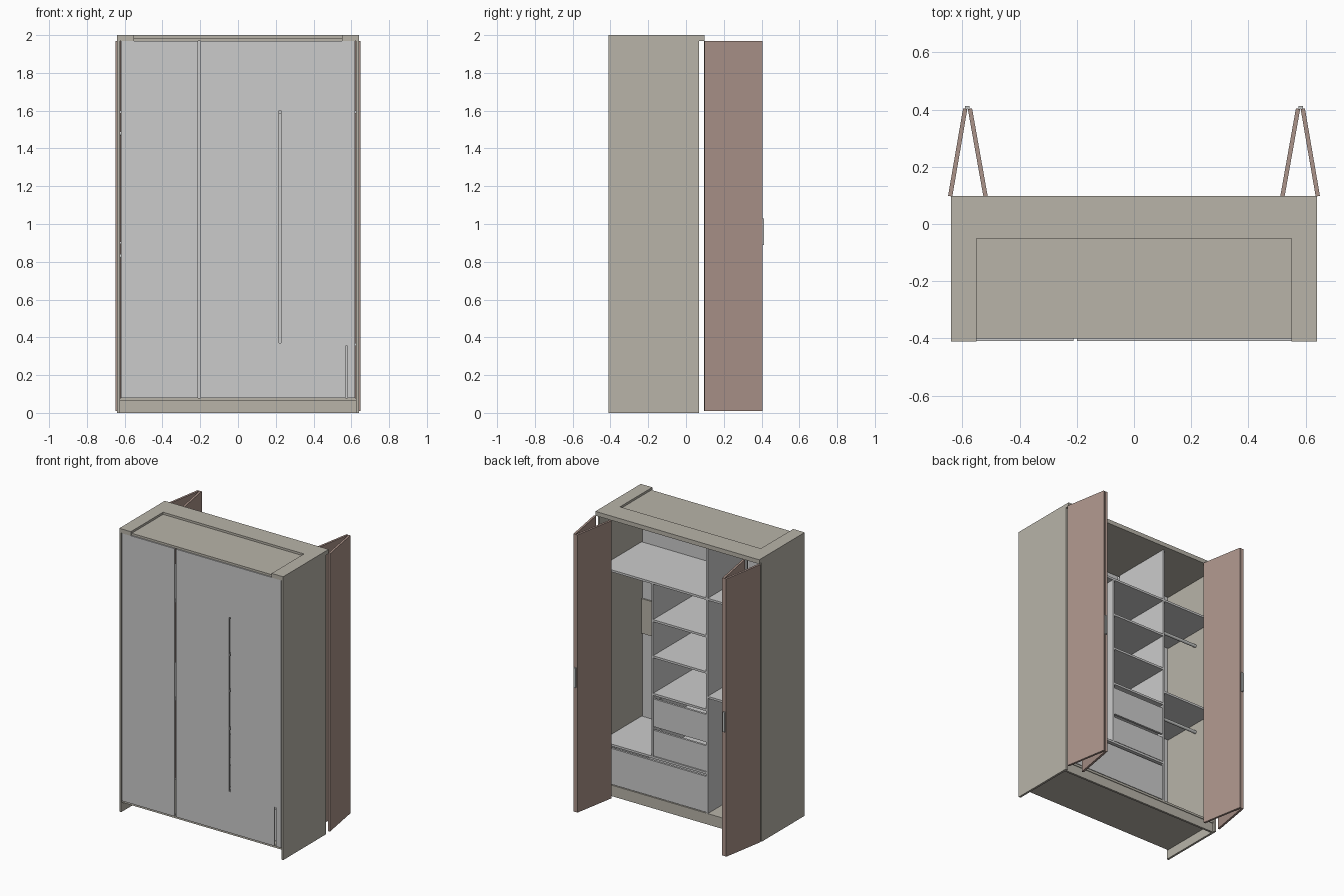
import bpy, math

if "Cube" in bpy.data.objects:
    bpy.data.objects.remove(bpy.data.objects["Cube"])

def mat(name, rgb):
    m = bpy.data.materials.new(name)
    m.diffuse_color = (*rgb, 1)
    m.use_nodes = True
    m.node_tree.nodes["Principled BSDF"].inputs["Base Color"].default_value = m.diffuse_color
    return m

BEIGE = mat("beige_shell", (0.48, 0.455, 0.395))
GREY = mat("grey_board", (0.60, 0.60, 0.60))
BROWN = mat("brown_door", (0.41, 0.295, 0.255))
METAL = mat("light_metal", (0.55, 0.56, 0.55))

CUBE = [(x, y, z) for x in (-.5, .5) for y in (-.5, .5) for z in (-.5, .5)]
FACES = [(0, 1, 3, 2), (4, 6, 7, 5), (0, 4, 5, 1), (2, 3, 7, 6), (0, 2, 6, 4), (1, 5, 7, 3)]

def box(name, x, y, z, m, angle=0):
    """Box from (min, max) ranges, optionally turned about z."""
    size = [r[1] - r[0] for r in (x, y, z)]
    me = bpy.data.meshes.new(name)
    me.from_pydata([tuple(c * s for c, s in zip(v, size)) for v in CUBE], [], FACES)
    me.materials.append(m)
    o = bpy.data.objects.new(name, me)
    o.location = [sum(r) / 2 for r in (x, y, z)]
    o.rotation_euler.z = angle
    bpy.context.collection.objects.link(o)
    return o

# Carcass
for s, n in ((1, "right"), (-1, "left")):
    box(n + "_side", sorted((s * .625, s * .64)), (-.41, .07), (0, 1.97), BEIGE)
    box(n + "_top_block", sorted((s * .55, s * .64)), (-.41, .097), (1.97, 2), BEIGE)
box("top_front_strip", (-.55, .55), (-.05, .097), (1.97, 2), BEIGE)
box("top_recess_floor", (-.55, .55), (-.40, -.05), (1.97, 1.985), BEIGE)
box("floor_panel", (-.625, .625), (-.40, .06), (.065, .08), BEIGE)
box("plinth", (-.625, .625), (.04, .055), (0, .065), BEIGE)

# Back boards, leaving open slots behind the uprights
BY = (-.408, -.398)
for i, (x, z) in enumerate([
        ((-.62, -.211), (.08, 1.97)),
        ((-.199, .216), (.08, 1.97)),
        ((.228, .569), (.08, 1.97)),
        ((.581, .62), (.08, 1.97)),
        ((.216, .228), (.08, .37)),
        ((.216, .228), (1.60, 1.97)),
        ((.569, .581), (.355, 1.97))]):
    box("back_board_%d" % (i + 1), x, BY, z, GREY)

# Uprights
Y = (-.385, .06)
box("tall_divider", (-.212, -.198), Y, (.08, 1.97), GREY)
box("short_divider", (.215, .229), Y, (.37, 1.585), GREY)
box("drawer_side_upright", (.568, .582), Y, (.08, .355), GREY)

# Shelves
SY = (-.398, .06)
box("wide_top_shelf", (-.198, .625), SY, (1.585, 1.60), GREY)
box("drawer_cover_shelf", (-.198, .625), SY, (.355, .37), GREY)
for i, z in enumerate((1.32, 1.065, .80)):
    box("centre_shelf_%d" % (i + 1), (-.198, .215), SY, (z, z + .015), GREY)
for i, z in enumerate((1.585, .893)):
    box("side_shelf_%d" % (i + 1), (-.625, -.212), SY, (z, z + .015), GREY)

# Hanging rails below the side shelves
for i, z in enumerate((1.48, .83)):
    bpy.ops.mesh.primitive_cylinder_add(vertices=16, radius=.011, depth=.413,
                                        location=(-.4185, -.12, z),
                                        rotation=(0, math.pi / 2, 0))
    o = bpy.context.object
    o.name = "hanging_rail_%d" % (i + 1)
    o.data.materials.append(METAL)
    bpy.ops.object.shade_smooth_by_angle()

# Small plate on the back wall of the hanging space
box("back_plate", (.40, .62), (-.397, -.387), (.96, 1.205), BEIGE)

# Drawers with a finger gap above each front
def drawer(name, x0, x1, z0, z1):
    box(name + "_front", (x0, x1), (.043, .058), (z0, z1), GREY)
    box(name + "_bottom", (x0 + .01, x1 - .01), (-.36, .043), (z0 + .01, z0 + .02), GREY)
    box(name + "_back", (x0 + .01, x1 - .01), (-.37, -.36), (z0 + .01, z1 - .02), GREY)
    for n, x in (("_left_wall", x0 + .01), ("_right_wall", x1 - .02)):
        box(name + n, (x, x + .01), (-.36, .043), (z0 + .01, z1 - .02), GREY)

drawer("upper_drawer", -.196, .213, .58, .775)
drawer("middle_drawer", -.196, .213, .374, .555)
drawer("wide_drawer", -.196, .566, .085, .338)

# Folding doors standing open, two leaves and a handle each side
for s, n in ((1, "right"), (-1, "left")):
    for leaf, cx, a in (("outer", .616, .170), ("inner", .546, -.176)):
        c = s * cx
        box("%s_%s_door_leaf" % (n, leaf), (c - .0075, c + .0075), (.095, .405),
            (.01, 1.97), BROWN, s * a)
    c = s * .583
    box(n + "_door_handle", (c - .008, c + .008), (.402, .413), (.89, 1.03), METAL)
